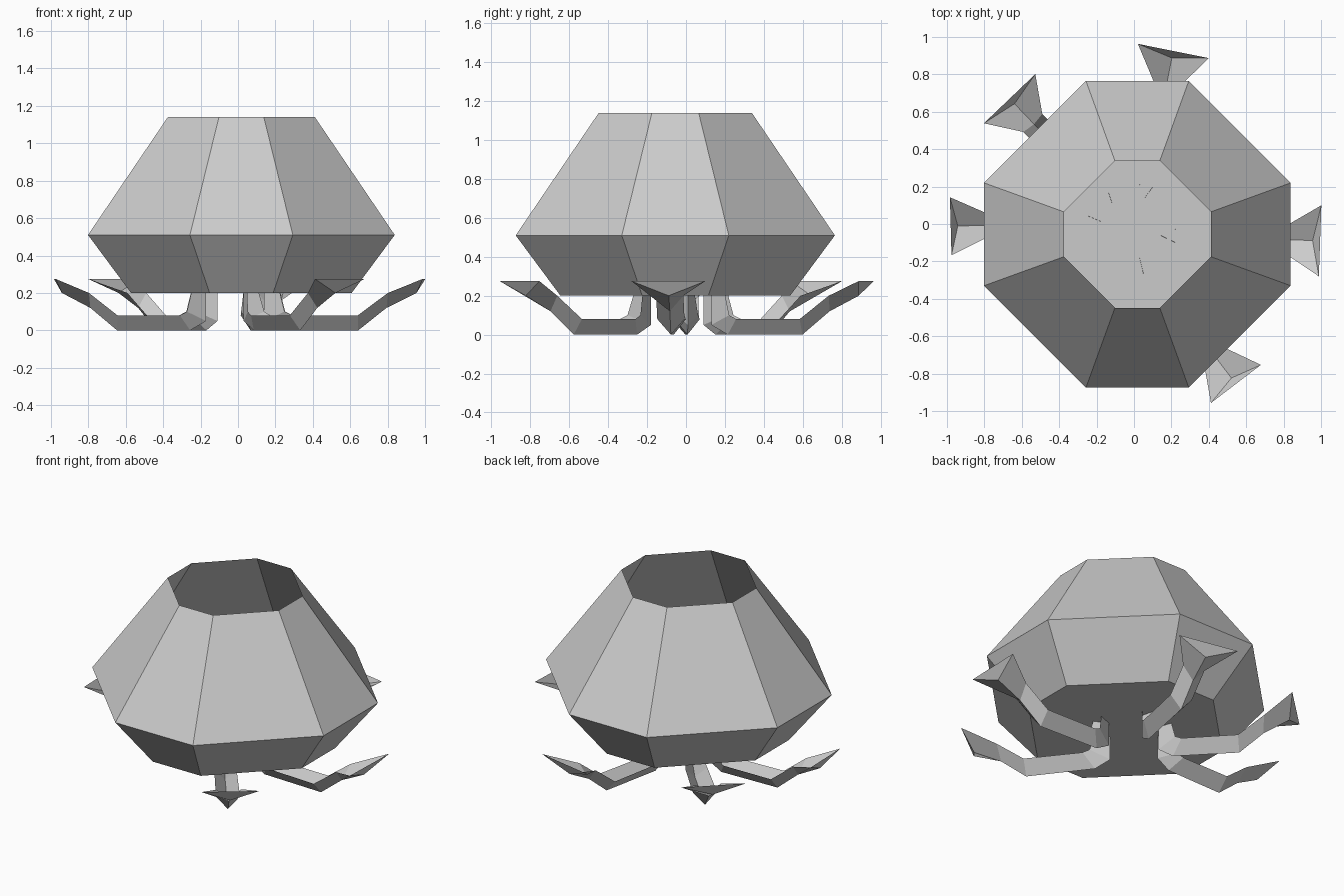
import bpy
import bmesh
from mathutils import Vector

cube = bpy.data.objects.get("Cube")
if cube:
    bpy.data.objects.remove(cube, do_unlink=True)

grey = bpy.data.materials.new("stone grey")
grey.use_nodes = True
grey.diffuse_color = (0.6, 0.6, 0.6, 1)
grey.node_tree.nodes["Principled BSDF"].inputs["Base Color"].default_value = (0.6, 0.6, 0.6, 1)


def make_object(name, bm):
    mesh = bpy.data.meshes.new(name)
    bm.to_mesh(mesh)
    bm.free()
    mesh.materials.append(grey)
    obj = bpy.data.objects.new(name, mesh)
    bpy.context.collection.objects.link(obj)
    return obj


def bridge(bm, lower, upper, closed):
    n = len(lower)
    for i in range(n if closed else n - 1):
        j = (i + 1) % n
        bm.faces.new((lower[i], lower[j], upper[j], upper[i]))


# Open pot: chamfered-square rings, thin walls, flat floor
def pot_ring(bm, half, edge, z):
    corners = [(half, -edge), (half, edge), (edge, half), (-edge, half),
               (-half, edge), (-half, -edge), (-edge, -half), (edge, -half)]
    return [bm.verts.new((x + 0.018, y - 0.055, z)) for x, y in corners]


bm = bmesh.new()
rings = [pot_ring(bm, *r) for r in ((0.59, 0.17, 0.2), (0.82, 0.275, 0.51), (0.393, 0.12, 1.14))]
bm.faces.new(rings[0][::-1])
for low, high in zip(rings, rings[1:]):
    bridge(bm, low, high, True)
make_object("pot", bm)

# Leg sections: keel distance, keel height, rim distance, rim height, rim half width
SECTIONS = [
    (0.00, 0.21, 0.08, 0.22, 0.035),
    (0.00, 0.05, 0.11, 0.10, 0.055),
    (0.09, 0.00, 0.15, 0.08, 0.065),
    (0.50, 0.00, 0.50, 0.08, 0.07),
    (0.65, 0.12, 0.66, 0.20, 0.07),
    (0.81, 0.20, 0.85, 0.275, 0.19),
]


# Curled leg: V-shaped trough with a flared, capped tip
def make_leg(name, start, tip, flare):
    start, tip = Vector(start), Vector(tip)
    scale = (tip - start).length / SECTIONS[-1][2]
    out = (tip - start).normalized()
    side = Vector((-out.y, out.x))
    bm = bmesh.new()
    rows = []
    for keel, keel_z, rim, rim_z, width in SECTIONS:
        if rim == SECTIONS[-1][2]:
            width = flare
        k = start + out * keel * scale
        r = start + out * rim * scale
        points = ((r + side * width, rim_z), (k, keel_z), (r - side * width, rim_z))
        rows.append([bm.verts.new((p.x, p.y, z)) for p, z in points])
    for a, b in zip(rows, rows[1:]):
        bridge(bm, a, b, False)
    bm.faces.new(rows[-1])
    bmesh.ops.recalc_face_normals(bm, faces=bm.faces)
    make_object(name, bm)


make_leg("left_leg", (0.14, -0.06), (0.995, -0.09), 0.19)
make_leg("back_leg", (0.05, 0.13), (0.21, 0.925), 0.193)
make_leg("back_right_leg", (-0.11, 0.09), (-0.665, 0.67), 0.19)
make_leg("right_leg", (-0.17, 0.01), (-0.98, -0.012), 0.155)
make_leg("front_leg", (0.03, -0.18), (0.545, -0.855), 0.168)
